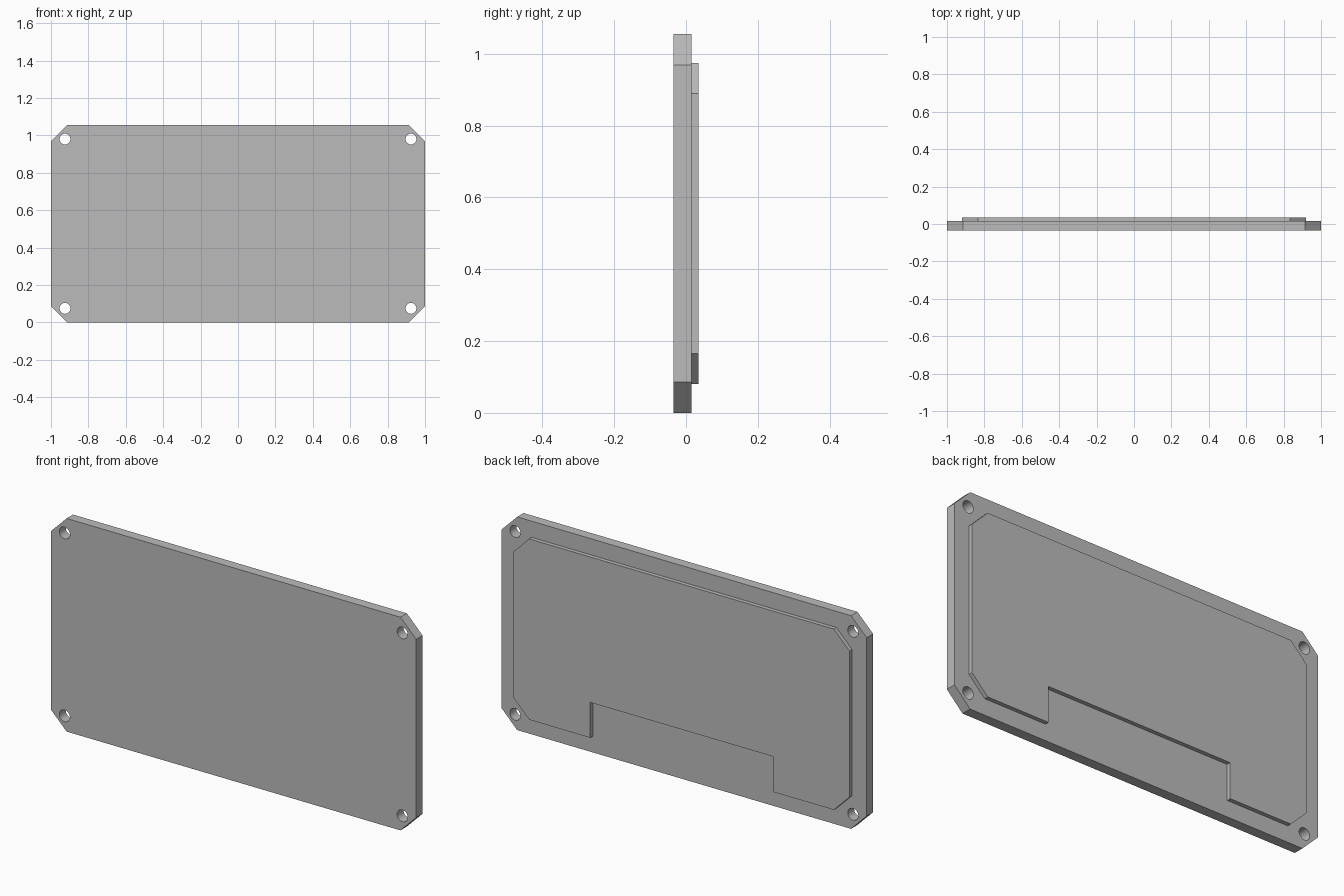
import bpy
import bmesh
from math import pi
from mathutils import Matrix, Vector

cube = bpy.data.objects.get("Cube")
if cube:
    bpy.data.objects.remove(cube, do_unlink=True)

HALF_W, HEIGHT, CHAMFER = 1.0, 1.055, 0.086
FRONT, STEP, BACK = -0.035, 0.015, 0.035
MARGIN = 0.08
NOTCH_HALF, NOTCH_TOP = 0.5, 0.255
HOLE_R, HOLE_INSET = 0.029, 0.075

gray = bpy.data.materials.new("plain gray")
gray.use_nodes = True
color = (0.5, 0.5, 0.5, 1)
gray.diffuse_color = color
gray.node_tree.nodes["Principled BSDF"].inputs["Base Color"].default_value = color


def finish(name, bm):
    bmesh.ops.recalc_face_normals(bm, faces=bm.faces)
    mesh = bpy.data.meshes.new(name)
    bm.to_mesh(mesh)
    bm.free()
    mesh.materials.append(gray)
    obj = bpy.data.objects.new(name, mesh)
    bpy.context.collection.objects.link(obj)
    return obj


def slab(name, half_profile, y0, y1):
    """Extrude a right-half x,z outline, mirrored across x = 0, from y0 to y1."""
    outline = half_profile + [(-x, z) for x, z in reversed(half_profile)]
    bm = bmesh.new()
    face = bm.faces.new([bm.verts.new((x, y0, z)) for x, z in outline])
    result = bmesh.ops.extrude_face_region(bm, geom=[face], use_keep_orig=True)
    moved = [v for v in result["geom"] if isinstance(v, bmesh.types.BMVert)]
    bmesh.ops.translate(bm, verts=moved, vec=Vector((0, y1 - y0, 0)))
    return finish(name, bm)


def clipped_side(half_w, z0, z1):
    """Half outline of a rectangle with clipped corners, bottom to top."""
    c = CHAMFER
    return [(half_w - c, z0), (half_w, z0 + c), (half_w, z1 - c), (half_w - c, z1)]


# Main cover plate with clipped corners
plate = slab("cover_plate", clipped_side(HALF_W, 0, HEIGHT), FRONT, STEP)

# Raised panel on the back, notched at its lower edge
low, high = MARGIN, HEIGHT - MARGIN
notch = [(NOTCH_HALF, NOTCH_TOP), (NOTCH_HALF, low)]
slab("raised_panel", notch + clipped_side(HALF_W - MARGIN, low, high), STEP, BACK)

# Four screw holes through the plate corners
bm = bmesh.new()
for x in (HOLE_INSET - HALF_W, HALF_W - HOLE_INSET):
    for z in (HOLE_INSET, HEIGHT - HOLE_INSET):
        bmesh.ops.create_cone(
            bm, cap_ends=True, segments=32, radius1=HOLE_R, radius2=HOLE_R, depth=0.2,
            matrix=Matrix.Translation((x, 0, z)) @ Matrix.Rotation(pi / 2, 4, "X"))
cutter = finish("hole_cutter", bm)
cutter.hide_render = True

bpy.ops.object.select_all(action="DESELECT")
plate.select_set(True)
bpy.context.view_layer.objects.active = plate
mod = plate.modifiers.new("screw_holes", "BOOLEAN")
mod.operation = "DIFFERENCE"
mod.solver = "EXACT"
mod.object = cutter
bpy.ops.object.modifier_apply(modifier=mod.name)
bpy.data.objects.remove(cutter, do_unlink=True)
bpy.ops.object.shade_smooth_by_angle(angle=pi / 6)
